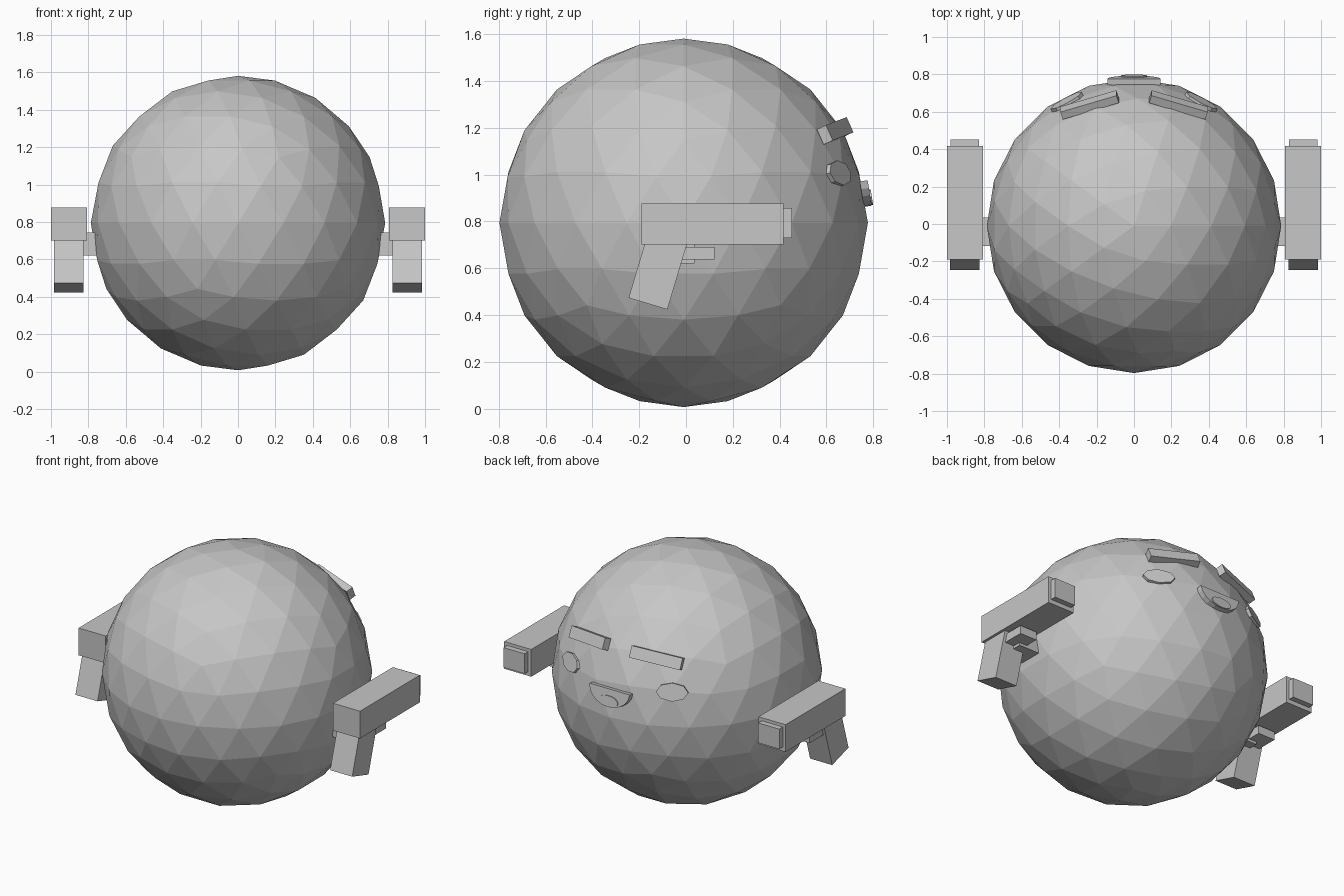
import bpy, bmesh, math
from mathutils import Matrix, Vector

if "Cube" in bpy.data.objects:
    bpy.data.objects.remove(bpy.data.objects["Cube"])

grey = bpy.data.materials.new("plain_grey")
grey.diffuse_color = (0.57, 0.57, 0.57, 1)
grey.use_nodes = True
grey.node_tree.nodes["Principled BSDF"].inputs["Base Color"].default_value = grey.diffuse_color


def finish(name, bm):
    bmesh.ops.recalc_face_normals(bm, faces=bm.faces)
    me = bpy.data.meshes.new(name)
    bm.to_mesh(me)
    bm.free()
    me.materials.append(grey)
    ob = bpy.data.objects.new(name, me)
    bpy.context.collection.objects.link(ob)
    return ob


def frame(center, side, up, normal):
    """Local x, y, z axes placed at a centre."""
    m = Matrix((Vector(side).normalized(), Vector(up).normalized(),
                Vector(normal).normalized())).transposed().to_4x4()
    m.translation = center
    return m


def box(name, size, matrix):
    bm = bmesh.new()
    bmesh.ops.create_cube(bm, size=1, matrix=matrix @ Matrix.Diagonal((*size, 1)))
    return finish(name, bm)


def span_box(name, s, x, y, z):
    """Box from ranges, mirrored to side s."""
    c = Vector((s * sum(x) / 2, sum(y) / 2, sum(z) / 2))
    return box(name, (x[1] - x[0], y[1] - y[0], z[1] - z[0]), Matrix.Translation(c))


def plate(name, points, depth, matrix):
    """Flat outline extruded along local z, centred on the origin."""
    bm = bmesh.new()
    face = bm.faces.new([bm.verts.new((px, py, -depth / 2)) for px, py in points])
    new = bmesh.ops.extrude_face_region(bm, geom=[face])["geom"]
    bmesh.ops.translate(bm, vec=(0, 0, depth),
                        verts=[v for v in new if isinstance(v, bmesh.types.BMVert)])
    bm.transform(matrix)
    return finish(name, bm)


def arc(rx, ry, n, start=0.0, sweep=math.tau, closed=True):
    count = n if closed else n + 1
    return [(rx * math.cos(start + sweep * i / n), ry * math.sin(start + sweep * i / n))
            for i in range(count)]


# Round faceted body
R, BODY = 0.787, Vector((0, -0.01, 0.794))
bm = bmesh.new()
bmesh.ops.create_icosphere(bm, subdivisions=3, radius=R, matrix=Matrix.Translation(BODY))
finish("body", bm)

for s, tag in ((1, "right"), (-1, "left")):
    # Hand-held blaster and the short arm behind it
    span_box("blaster_barrel_" + tag, s, (0.808, 1.0), (-0.19, 0.417), (0.702, 0.877))
    span_box("blaster_muzzle_" + tag, s, (0.83, 0.98), (0.40, 0.453), (0.729, 0.857))
    span_box("blaster_trigger_" + tag, s, (0.845, 0.965), (-0.03, 0.122), (0.637, 0.69))
    span_box("arm_" + tag, s, (0.72, 0.90), (-0.117, 0.036), (0.62, 0.744))
    up = Vector((0, 0.287, 0.958))
    across = Vector((0, 0.958, -0.287))
    base = Vector((s * 0.905, -0.1625, 0.4485))
    box("blaster_grip_" + tag, (0.157, 0.173, 0.32),
        frame(base + up * 0.16, (1, 0, 0), across, up))

    # Slanted eyebrow
    u = Vector((-0.30 * s, 0.088, 0.035)).normalized()
    n = Vector((0.0137 * s, 0.04, 0.018)).normalized()
    box("eyebrow_" + tag, (0.315, 0.0715, 0.045),
        frame((0.238 * s, 0.637, 1.187), u, n.cross(u), n))

    # Oval eight-sided eye
    n = Vector((0.36 * s, 0.665, 0.212)).normalized()
    side = Vector((n.y, -n.x, 0)).normalized()
    plate("eye_" + tag, arc(0.095, 0.055, 8), 0.04,
          frame(BODY + n * 0.772, side, side.cross(n), n))

# Half-round smiling mouth
n = Vector((0, 0.987, 0.158))
up = Vector((0, -0.158, 0.987))
top = Vector((0, 0.776, 0.976))
plate("mouth", arc(0.143, 0.110, 10, math.pi, math.pi, closed=False), 0.034,
      frame(top - n * 0.017, (1, 0, 0), up, n))

# Tongue lying on the mouth
plate("tongue", arc(0.07, 0.034, 16), 0.009,
      frame(top - up * 0.074 + n * 0.002, (1, 0, 0), up, n))
